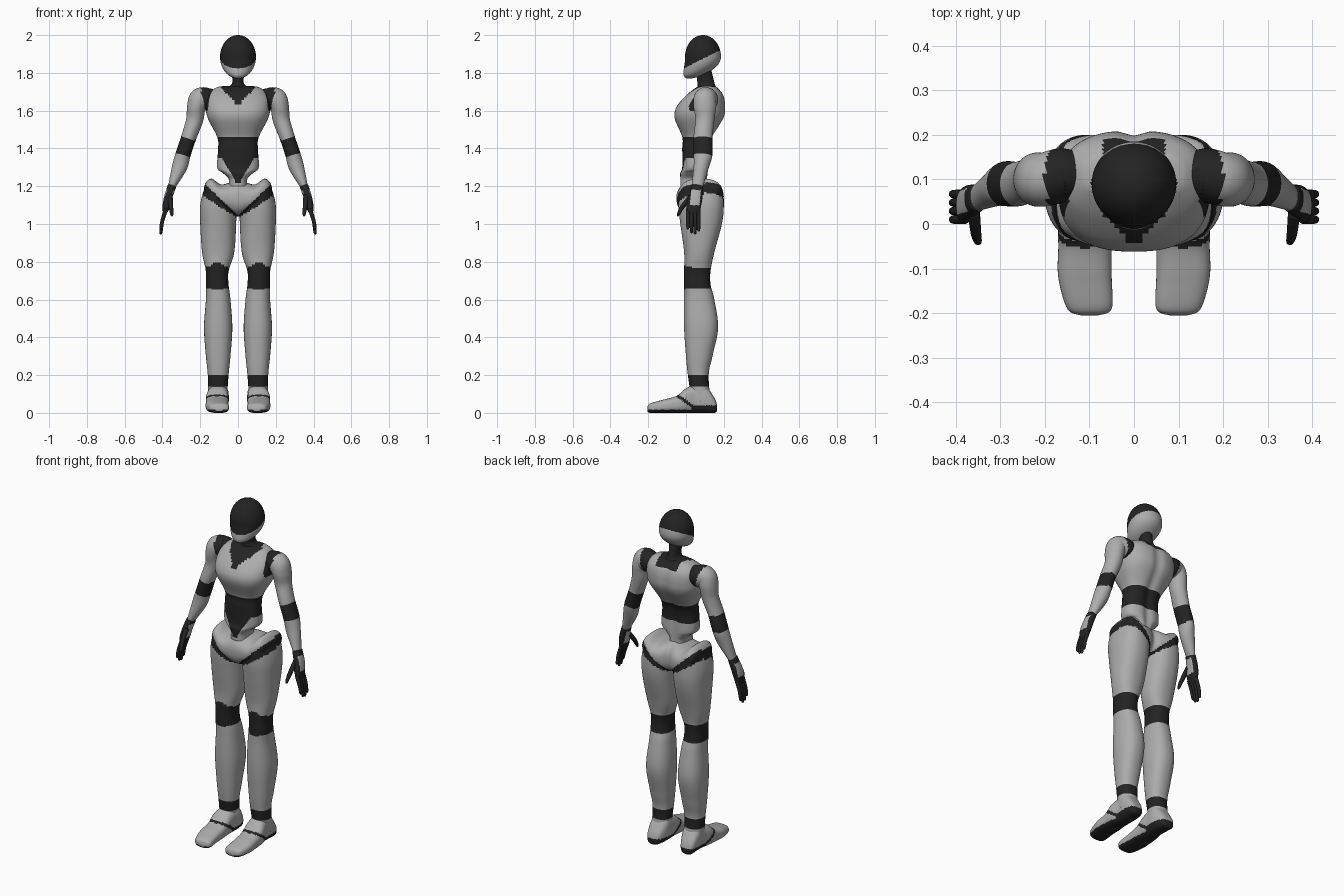
import bpy
import bmesh
import math
from mathutils import Vector

cube = bpy.data.objects.get("Cube")
if cube:
    bpy.data.objects.remove(cube, do_unlink=True)


def make_material(name, value):
    mat = bpy.data.materials.new(name)
    mat.use_nodes = True
    colour = (value, value, value, 1)
    mat.diffuse_color = colour
    shader = next(n for n in mat.node_tree.nodes if n.type == "BSDF_PRINCIPLED")
    shader.inputs["Base Color"].default_value = colour
    shader.inputs["Roughness"].default_value = 0.6
    return mat


MATERIALS = [make_material("light_grey", 0.42), make_material("charcoal", 0.017)]


def resample(rows, steps):
    """Smooth curve through rows of numbers."""
    result = []
    last = len(rows) - 1
    for i in range(last):
        neighbours = [rows[min(max(i + k, 0), last)] for k in (-1, 0, 1, 2)]
        for step in range(steps):
            t = step / steps
            row = []
            for before, start, end, after in zip(*neighbours):
                leave, arrive = (end - before) / 2, (after - start) / 2
                gap = end - start
                bend = 3 * gap - 2 * leave - arrive
                twist = leave + arrive - 2 * gap
                row.append(start + t * (leave + t * (bend + t * twist)))
            result.append(row)
    return result + [list(rows[last])]


def skin(name, rings, dark, side=1, power=2, count=64, shape=None):
    """Skin over rings of (centre, u, v); dark(x, y, z) picks the colour."""
    bm = bmesh.new()
    loops = []
    for centre, u, v in rings:
        loop = []
        for k in range(count):
            angle = math.tau * k / count
            c, s = math.cos(angle), math.sin(angle)
            c = math.copysign(abs(c) ** (2 / power), c)
            s = math.copysign(abs(s) ** (2 / power), s)
            p = centre + u * c + v * s
            if shape:
                p = shape(p)
            loop.append(bm.verts.new((p.x * side, p.y, p.z)))
        loops.append(loop)
    for low, high in zip(loops, loops[1:]):
        for k in range(count):
            j = (k + 1) % count
            bm.faces.new((low[k], low[j], high[j], high[k]))
    bm.faces.new(loops[0])
    bm.faces.new(loops[-1])
    bmesh.ops.recalc_face_normals(bm, faces=bm.faces)
    for face in bm.faces:
        face.smooth = True
        p = face.calc_center_median()
        face.material_index = int(dark(abs(p.x), p.y, p.z))
    mesh = bpy.data.meshes.new(name)
    bm.to_mesh(mesh)
    bm.free()
    for mat in MATERIALS:
        mesh.materials.append(mat)
    obj = bpy.data.objects.new(name, mesh)
    bpy.context.collection.objects.link(obj)


def loft(name, axis, rows, dark, steps=10, **options):
    """Rows hold a position on the axis, then the span on each other axis."""
    i, j = [k for k in range(3) if k != axis]
    rings = []
    for position, left, right, near, far in resample(rows, steps):
        centre, u, v = Vector(), Vector(), Vector()
        centre[axis], centre[i], centre[j] = position, (left + right) / 2, (near + far) / 2
        u[i], v[j] = (right - left) / 2, (far - near) / 2
        rings.append((centre, u, v))
    skin(name, rings, dark, **options)


def tube(name, rows, dark, steps=10, **options):
    """Rows hold a path point and two radii, across and along depth."""
    path = resample(rows, steps)
    points = [Vector(row[:3]) for row in path]
    rings = []
    for k, row in enumerate(path):
        tangent = points[min(k + 1, len(path) - 1)] - points[max(k - 1, 0)]
        u = tangent.cross(Vector((0, 1, 0))).normalized()
        v = u.cross(tangent).normalized()
        rings.append((points[k], u * row[3], v * row[4]))
    skin(name, rings, dark, **options)


def symmetric(rows):
    return [(z, -width, width, front, back) for z, width, front, back in rows]


def always(x, y, z):
    return True


# Head: a ball whose lower half leans forward to a chin, with a visor cap
def visor(x, y, z):
    return z > 1.83 + y / 2


def chin(p):
    p.y -= 5.5 * max(1.885 - p.z, 0) ** 2
    return p


head_rows = []
for k in range(1, 50):
    angle = math.pi * k / 50
    radius = 0.095 * math.sin(angle)
    head_rows.append((1.885 - 0.115 * math.cos(angle), radius, 0.09 - radius, 0.09 + radius))
loft("head", 2, symmetric(head_rows), visor, steps=2, shape=chin)
loft("neck", 2, symmetric([
    (1.69, .08, .05, .17), (1.72, .06, .06, .16), (1.75, .03, .06, .15),
    (1.83, .04, .05, .13)]), always)


# Torso: collar, shoulder edges and waist panel in charcoal
def torso_dark(x, y, z):
    if z > 1.6:
        shoulder_edge = x > .14 + (1.72 - z) * .18
        collar = x < .07 and z > 1.69
        point = y < .1 and z > 1.63 and x < max(.02, z - 1.63)
        return shoulder_edge or collar or point
    panel = 1.35 < z < 1.46
    tail = y < .03 and 1.22 < z < 1.4 and x < max(.017, .02 + (z - 1.24) * .6)
    return panel or tail


def spine_groove(p):
    if p.y > .1:
        p.y -= .012 * math.exp(-(p.x / .025) ** 2)
    return p


loft("torso", 2, symmetric([
    (1.2, .05, -.03, .12), (1.24, .05, -.03, .12), (1.27, .08, -.03, .12),
    (1.3, .11, -.02, .12), (1.4, .105, -.02, .12), (1.46, .11, -.02, .14),
    (1.56, .16, -.06, .2), (1.62, .17, -.05, .21), (1.68, .16, 0, .2),
    (1.72, .12, .05, .17), (1.73, .08, .07, .15)]),
    torso_dark, power=2.5, count=96, shape=spine_groove)


# Pelvis with raised hip wings; the leg line runs over pelvis and thigh
def leg_line(x, y, z):
    lift = .015 if y > .1 else 0
    return 1.03 + .65 * x + lift < z < 1.045 + .95 * x + lift


half = [(0, -.05, .18, 1.04, 1.23), (.04, -.05, .19, 1.05, 1.22), (.09, -.05, .2, 1.08, 1.21),
        (.14, -.03, .19, 1.11, 1.24), (.17, 0, .17, 1.14, 1.22), (.18, .06, .11, 1.16, 1.19)]
loft("pelvis", 0, [(-row[0], *row[1:]) for row in reversed(half[1:])] + half,
     leg_line, power=2.4, shape=spine_groove)


# Leg: thigh line, knee sleeve with an arched front, ankle cuff
def leg_dark(x, y, z):
    arch = .03 * math.exp(-((x - .11) / .035) ** 2) if y < .06 else 0
    knee = .66 - arch / 3 < z < .77 + arch
    return knee or .14 < z < .2 or leg_line(x, y, z)


LEG = [(.06, .06, .16, .03, .13), (.2, .05, .16, .01, .12), (.3, .04, .17, 0, .14),
       (.45, .03, .18, -.01, .17), (.6, .04, .17, -.01, .15), (.68, .05, .17, -.01, .13),
       (.75, .05, .17, -.01, .13), (.85, .02, .19, -.01, .15), (1, .01, .2, -.03, .19),
       (1.1, .01, .2, -.04, .2), (1.18, .04, .18, -.03, .19), (1.2, .08, .16, .03, .13)]


# Foot: sole, raised heel cup and slanted strap
def foot_dark(x, y, z):
    strap = abs(y + .055 - (.1 - z) * 1.35) < .014
    return strap or z < (.04 if y > .03 else .017)


FOOT = [(-.205, .08, .12, .01, .03), (-.19, .05, .15, 0, .05), (-.12, .05, .17, 0, .07),
        (-.05, .05, .17, 0, .09), (0, .05, .17, 0, .13), (.05, .05, .16, 0, .15),
        (.1, .05, .16, 0, .15), (.15, .07, .15, 0, .08), (.165, .09, .13, .01, .04)]


# Arm: shoulder joint and elbow sleeve
def arm_dark(x, y, z):
    joint = z > 1.56 and x < .2 - (1.72 - z) / 4
    along = z - .28 * (x - .28)
    return joint or 1.36 < along < 1.46


ARM = [(.12, .11, 1.66, .05, .05), (.16, .11, 1.66, .06, .06), (.2, .1, 1.66, .06, .06),
       (.22, .1, 1.62, .05, .06), (.23, .1, 1.55, .045, .05), (.26, .09, 1.46, .04, .05),
       (.29, .09, 1.37, .04, .05), (.31, .08, 1.3, .04, .04), (.35, .06, 1.2, .02, .03)]


# Hand: wrist cuff and dark edges around light panels
def hand_dark(x, y, z):
    centre = .05 - (1.14 - z) / 10
    return not (1.1 < z < 1.18 and abs(y - centre) < .026)


HAND = [(.35, .06, 1.2, .023, .03), (.37, .05, 1.14, .022, .037),
        (.38, .04, 1.09, .02, .038), (.39, .04, 1.05, .007, .03)]
THUMB = [(.36, .03, 1.15, .014, .014), (.355, -.02, 1.09, .012, .012),
         (.35, -.04, 1.05, .008, .008), (.35, -.04, 1.04, .001, .001)]

for label, side in (("left", 1), ("right", -1)):
    loft(label + "_leg", 2, LEG, leg_dark, side=side, power=2.3)
    loft(label + "_foot", 1, FOOT, foot_dark, side=side, power=2.7)
    tube(label + "_arm", ARM, arm_dark, side=side)
    tube(label + "_hand", HAND, hand_dark, side=side, power=2.4)
    tube(label + "_thumb", THUMB, always, steps=4, side=side, count=16)
    # Four fingers, fanned along the depth of the hand
    for k, tip in enumerate((.97, .95, .945, .96)):
        y = .01 + .019 * k
        finger = [(.38, y, 1.08, .011, .01), (.4, y, 1.02, .01, .01),
                  (.408, y, tip + .01, .008, .008), (.409, y, tip, .001, .001)]
        tube(f"{label}_finger_{k + 1}", finger, always, steps=4, side=side, count=16)
